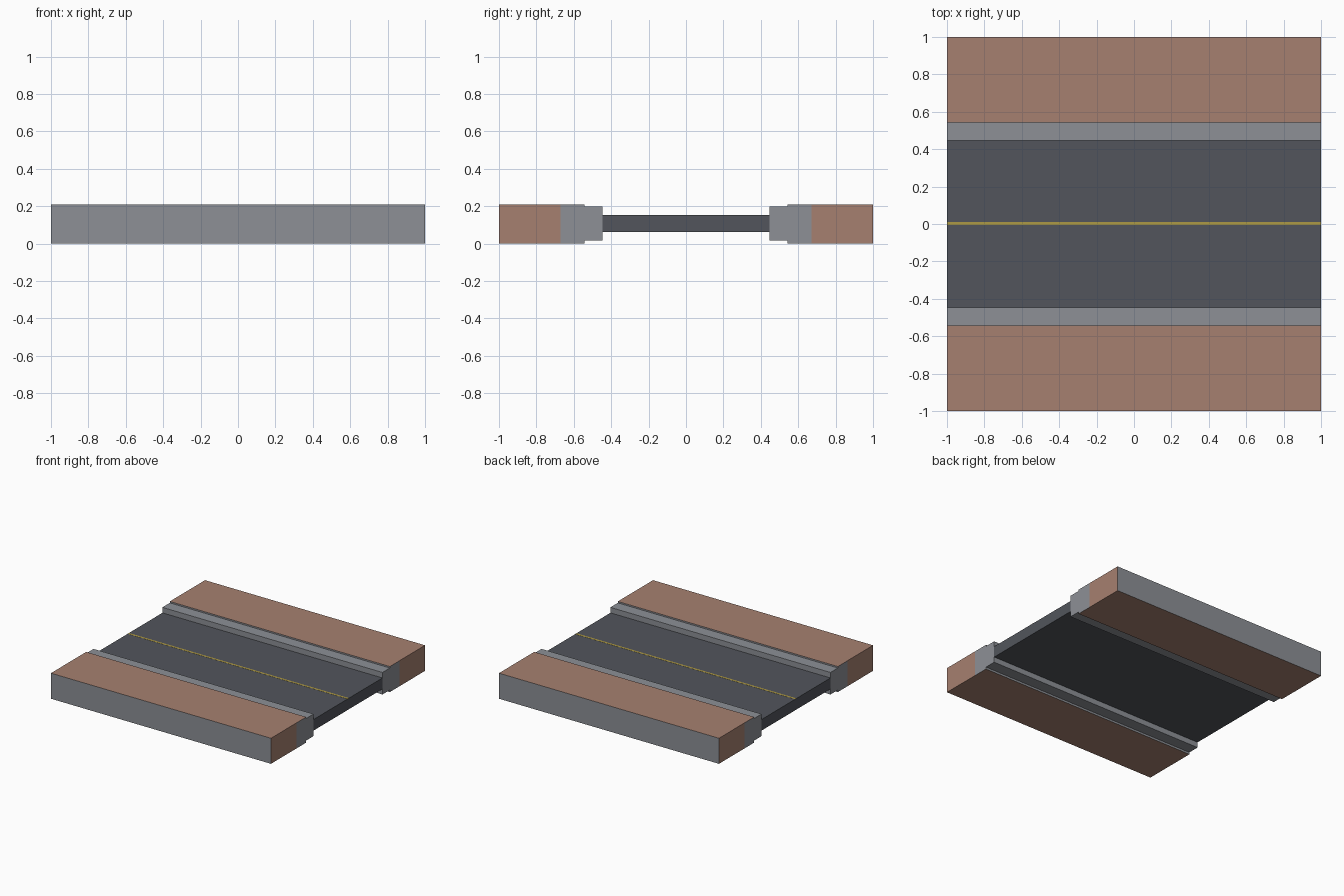
import bpy, bmesh

if "Cube" in bpy.data.objects:
    bpy.data.objects.remove(bpy.data.objects["Cube"])

def material(name, rgb):
    m = bpy.data.materials.new(name)
    m.diffuse_color = (*rgb, 1)
    m.use_nodes = True
    m.node_tree.nodes["Principled BSDF"].inputs["Base Color"].default_value = m.diffuse_color
    return m

BRICK = material("brick brown", (0.381, 0.216, 0.162))
STONE = material("stone grey", (0.266, 0.279, 0.305))
ASPHALT = material("asphalt dark grey", (0.084, 0.091, 0.107))
YELLOW = material("line yellow", (0.42, 0.32, 0.06))

def slab(name, y0, y1, z0, z1, mats, cut_y=None, rule=None):
    """Full-length box, optionally cut along y and coloured by a face rule."""
    bm = bmesh.new()
    bmesh.ops.create_cube(bm, size=2)
    for v in bm.verts:
        v.co.y = y0 if v.co.y < 0 else y1
        v.co.z = z0 if v.co.z < 0 else z1
    if cut_y is not None:
        bmesh.ops.bisect_plane(bm, geom=bm.verts[:] + bm.edges[:] + bm.faces[:],
                               plane_co=(0, cut_y, 0), plane_no=(0, 1, 0))
    bm.normal_update()
    if rule:
        for f in bm.faces:
            f.material_index = rule(f)
    me = bpy.data.meshes.new(name)
    bm.to_mesh(me)
    bm.free()
    for m in mats:
        me.materials.append(m)
    ob = bpy.data.objects.new(name, me)
    bpy.context.collection.objects.link(ob)
    return ob

def pavement_rule(f):
    # top and bottom brown, long sides grey, ends brown outside and grey inside
    if abs(f.normal.z) > 0.5:
        return 0
    if abs(f.normal.y) > 0.5:
        return 1
    return 0 if abs(f.calc_center_median().y) > 0.67 else 1

# Road and its centre line
slab("road", -0.447, 0.447, 0.062, 0.153, [ASPHALT])
slab("centre_line", -0.006, 0.012, 0.153, 0.154, [YELLOW])

# Pavements and kerbs on both sides
for side, s in (("front", -1), ("back", 1)):
    lo, hi = sorted((s * 0.447, s * 0.543))
    slab(side + "_kerb", lo, hi, 0.017, 0.198, [STONE])
    lo, hi = sorted((s * 0.543, s * 1.0))
    slab(side + "_pavement", lo, hi, 0, 0.21, [BRICK, STONE], s * 0.67, pavement_rule)
